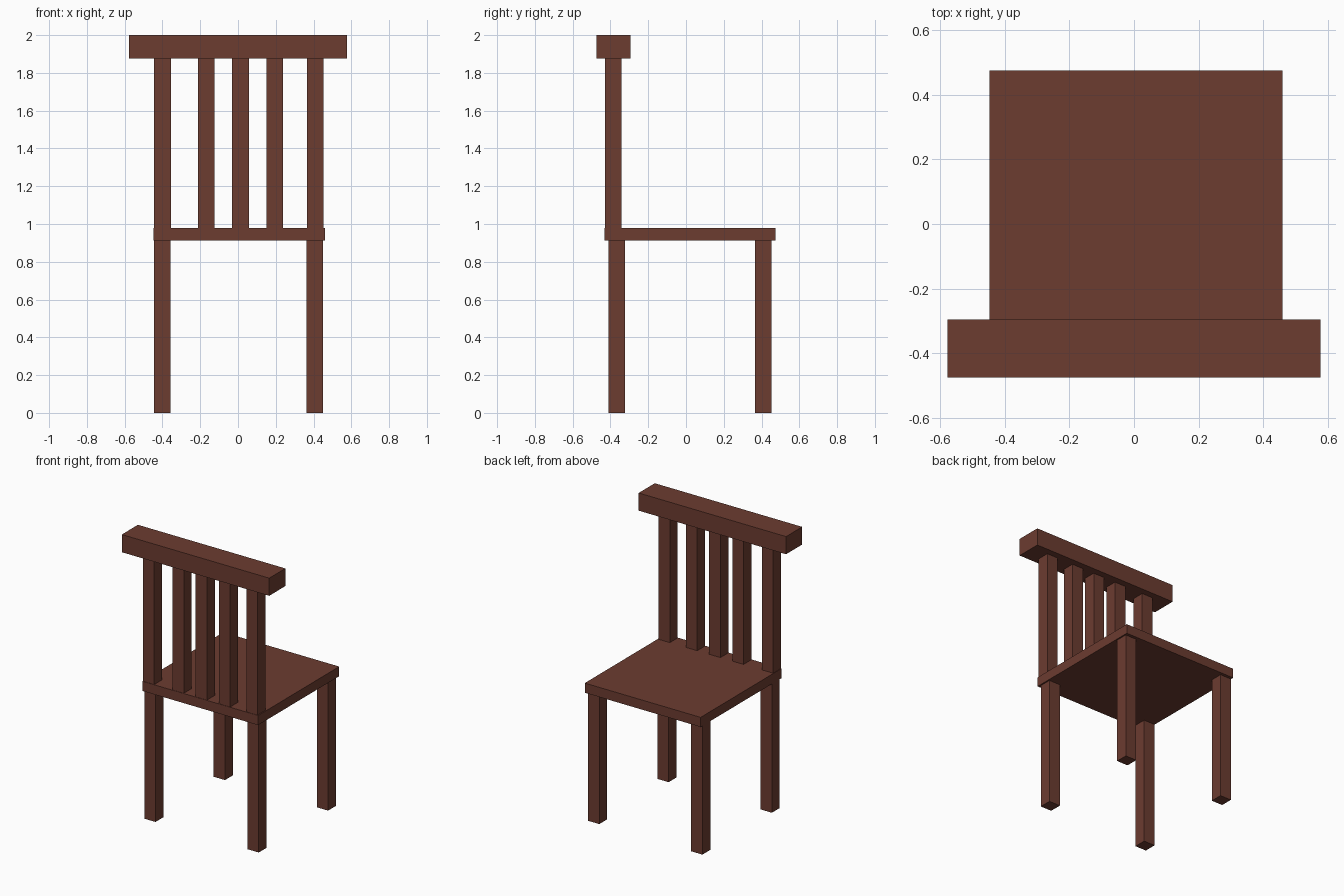
import bpy

if "Cube" in bpy.data.objects:
    bpy.data.objects.remove(bpy.data.objects["Cube"])

wood = bpy.data.materials.new("brown_wood")
wood.diffuse_color = (0.15, 0.045, 0.03, 1)
wood.use_nodes = True
wood.node_tree.nodes["Principled BSDF"].inputs["Base Color"].default_value = wood.diffuse_color


def box(name, x, y, z):
    """Box from (min, max) extents on each axis."""
    bpy.ops.mesh.primitive_cube_add(size=1, location=[(a + b) / 2 for a, b in (x, y, z)])
    ob = bpy.context.object
    ob.name = name
    ob.scale = [b - a for a, b in (x, y, z)]
    bpy.ops.object.transform_apply(location=False, rotation=False, scale=True)
    ob.data.materials.append(wood)
    return ob


SEAT_BOTTOM, SEAT_TOP, RAIL_BOTTOM = 0.912, 0.98, 1.875
HALF = 0.044  # half thickness of legs and spindles

# Seat board and top rail
box("seat", (-0.447, 0.46), (-0.432, 0.475), (SEAT_BOTTOM, SEAT_TOP))
box("top_rail", (-0.577, 0.577), (-0.475, -0.295), (RAIL_BOTTOM, 2.0))

# Four legs: the backrest stands over the -y pair
for row, y in (("backrest_side", -0.367), ("open_side", 0.409)):
    for side, x in (("left", -0.402), ("right", 0.406)):
        box(f"{row}_leg_{side}", (x - HALF, x + HALF), (y - HALF, y + HALF), (0, SEAT_BOTTOM))

# Backrest spindles
for i, x in enumerate((-0.4, -0.168, 0.013, 0.195, 0.409), 1):
    box(f"back_spindle_{i}", (x - HALF, x + HALF), (-0.385 - HALF, -0.385 + HALF),
        (SEAT_TOP, RAIL_BOTTOM))
